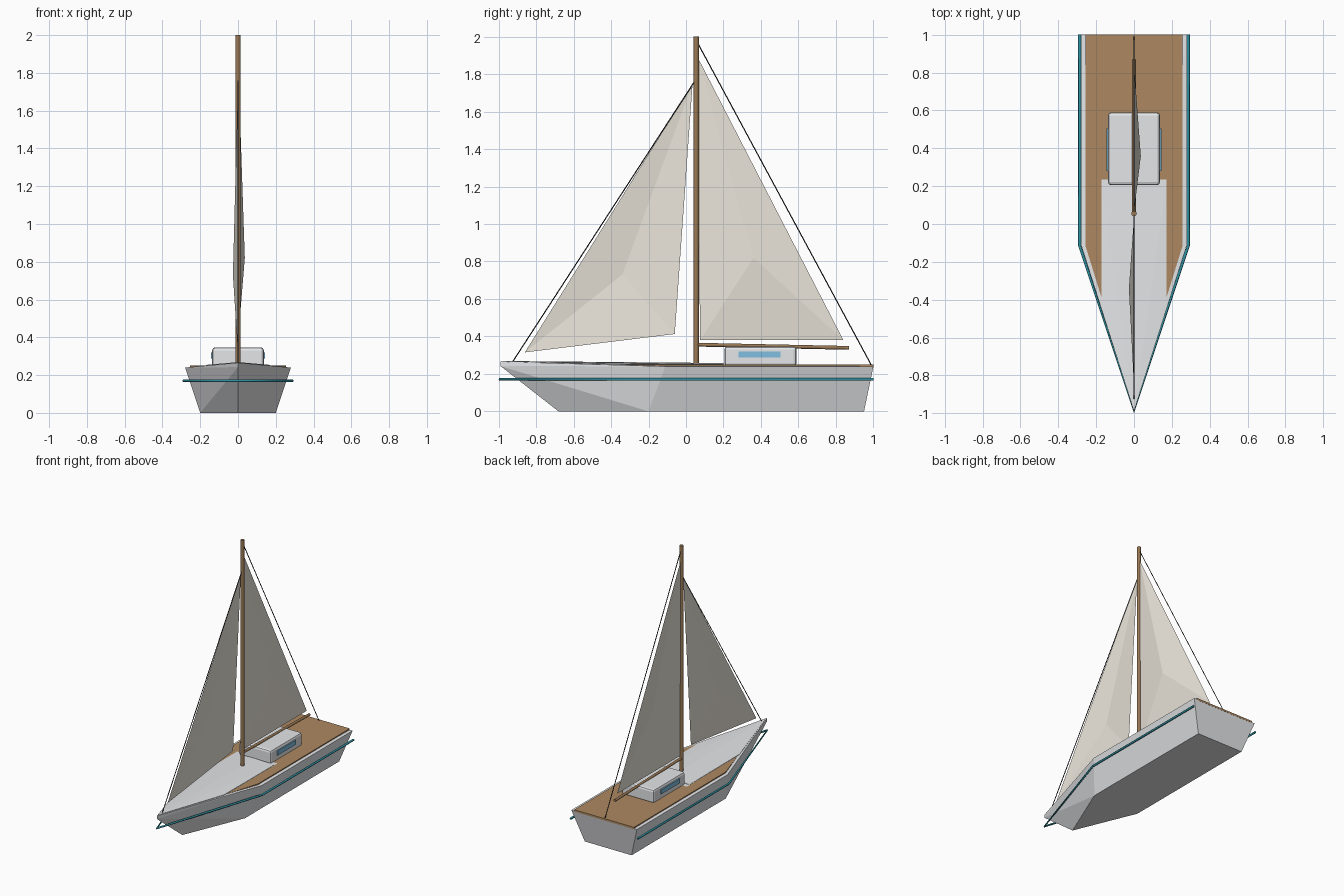
import bpy, bmesh
from mathutils import Vector

if "Cube" in bpy.data.objects:
    bpy.data.objects.remove(bpy.data.objects["Cube"])


def material(name, r, g, b):
    m = bpy.data.materials.new(name)
    m.diffuse_color = (r, g, b, 1)
    m.use_nodes = True
    m.node_tree.nodes["Principled BSDF"].inputs["Base Color"].default_value = m.diffuse_color
    return m


WHITE = material("white", 0.78, 0.79, 0.81)
TEAK = material("teak", 0.42, 0.25, 0.12)
SPAR = material("spar", 0.32, 0.19, 0.09)
CLOTH = material("sailcloth", 0.82, 0.78, 0.70)
TEAL = material("teal", 0.03, 0.30, 0.38)
GLASS = material("glass", 0.22, 0.52, 0.75)
WIRE = material("wire", 0.03, 0.03, 0.03)


def add_mesh(name, bm, mat):
    me = bpy.data.meshes.new(name)
    bm.to_mesh(me)
    bm.free()
    ob = bpy.data.objects.new(name, me)
    bpy.context.collection.objects.link(ob)
    me.materials.append(mat)
    return ob


def solid(name, half, mat):
    """Convex solid from starboard points, mirrored to port."""
    bm = bmesh.new()
    pts = {(s * x, y, z) for x, y, z in half for s in (1, -1)}
    for p in sorted(pts):
        bm.verts.new(p)
    bmesh.ops.convex_hull(bm, input=bm.verts[:])
    bmesh.ops.dissolve_limit(bm, angle_limit=0.01, verts=bm.verts[:], edges=bm.edges[:])
    bmesh.ops.recalc_face_normals(bm, faces=bm.faces[:])
    return add_mesh(name, bm, mat)


def box(name, lo, hi, mat, bevel=0):
    lo, hi = Vector(lo), Vector(hi)
    bm = bmesh.new()
    bmesh.ops.create_cube(bm, size=1)
    for v in bm.verts:
        v.co = (lo + hi) / 2 + v.co * (hi - lo)
    ob = add_mesh(name, bm, mat)
    if bevel:
        mod = ob.modifiers.new("bevel", 'BEVEL')
        mod.width, mod.segments = bevel, 2
    return ob


def rod(name, a, b, r, mat, sides=12):
    a, b = Vector(a), Vector(b)
    bm = bmesh.new()
    bmesh.ops.create_cone(bm, cap_ends=True, segments=sides, radius1=r, radius2=r,
                          depth=(b - a).length)
    ob = add_mesh(name, bm, mat)
    ob.location = (a + b) / 2
    ob.rotation_euler = (b - a).to_track_quat('Z', 'Y').to_euler()
    return ob


def sail(name, corners, belly):
    """Three flat panels meeting at the belly point."""
    bm = bmesh.new()
    c = [bm.verts.new((0, y, z)) for y, z in corners]
    m = bm.verts.new(belly)
    for i in range(3):
        f = bm.faces.new((c[i], c[(i + 1) % 3], m))
        f.normal_update()
        if f.normal.x < 0:
            f.normal_flip()
    return add_mesh(name, bm, CLOTH)


# Hull with raked stem and transom
solid("hull", [(0, -0.99, 0.266), (0, -0.99, 0.242), (0.28, -0.11, 0.24), (0.28, 1, 0.24),
               (0, -0.68, 0), (0.2, -0.2, 0), (0.2, 0.95, 0)], WHITE)

# Teak deck and raised foredeck
solid("teak_deck", [(x, y, z) for z in (0.235, 0.25)
                    for x, y in ((0.255, 1), (0.255, -0.12), (0.165, -0.41))], TEAK)
solid("foredeck", [(0, -0.98, 0.269), (0.17, -0.41, 0.254), (0.17, 0.2, 0.252), (0, 0.2, 0.258),
                   (0, -0.95, 0.24), (0.17, -0.4, 0.236), (0.17, 0.2, 0.236)], WHITE)

# Teal rub rail, open at the stern
cu = bpy.data.curves.new("rub_rail", 'CURVE')
cu.dimensions = '3D'
cu.bevel_depth, cu.bevel_resolution, cu.use_fill_caps = 0.008, 1, True
sp = cu.splines.new('POLY')
sp.points.add(4)
for p, (x, y) in zip(sp.points, ((0.287, 1), (0.287, -0.115), (0, -0.992),
                                 (-0.287, -0.115), (-0.287, 1))):
    p.co = (x, y, 0.171, 1)
cu.materials.append(TEAL)
bpy.context.collection.objects.link(bpy.data.objects.new("rub_rail", cu))

# Cabin and side windows
box("cabin", (-0.137, 0.205, 0.24), (0.137, 0.59, 0.347), WHITE, 0.016)
for side, s in (("right", 1), ("left", -1)):
    box("window_" + side, (s * 0.139 - 0.005, 0.28, 0.287),
        (s * 0.139 + 0.005, 0.505, 0.321), GLASS)

# Mast and boom
rod("mast", (0, 0.055, 0.245), (0, 0.055, 2.0), 0.014, SPAR)
rod("boom", (0, 0.06, 0.356), (0, 0.87, 0.339), 0.01, SPAR)

# Sails
sail("mainsail", [(0.062, 1.89), (0.075, 0.38), (0.84, 0.38)], (0.036, 0.36, 0.82))
sail("jib", [(0.035, 1.75), (-0.86, 0.315), (-0.06, 0.413)], (-0.027, -0.34, 0.73))

# Rigging wires
rod("forestay", (0, -0.925, 0.265), (0, 0.045, 1.76), 0.003, WIRE, 6)
rod("backstay", (0, 0.99, 0.245), (0, 0.06, 1.97), 0.003, WIRE, 6)
